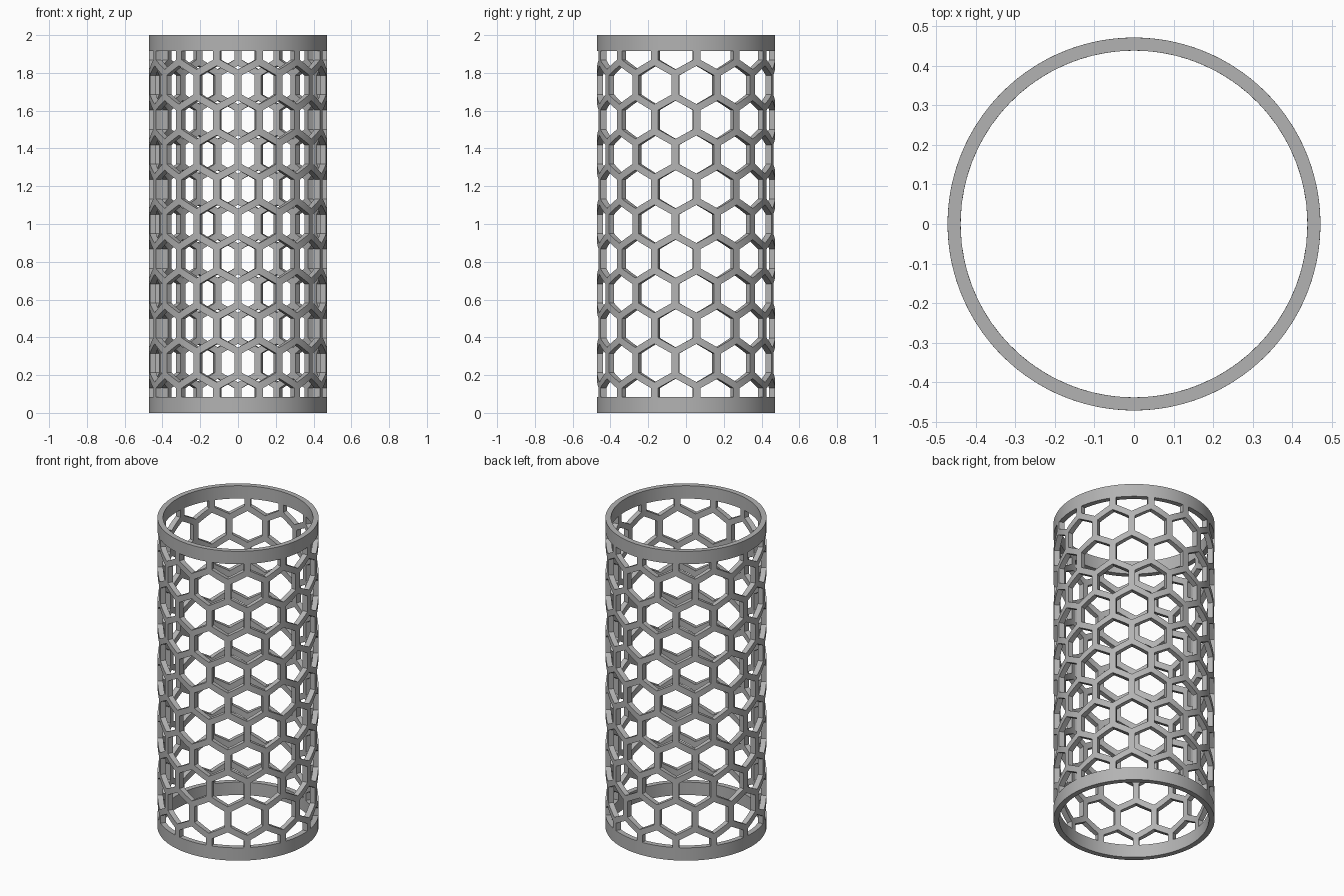
import bpy, bmesh, math
from mathutils import Vector

if "Cube" in bpy.data.objects:
    bpy.data.objects.remove(bpy.data.objects["Cube"], do_unlink=True)

OUTER, INNER, HEIGHT, RIM = 0.472, 0.439, 2.0, 0.083
CELLS, SPLITS, PITCH = 13, 4, 0.184      # cells per row, cuts per hexagon side, row spacing
STEP = math.tau / CELLS
SIDE = PITCH / 1.5                       # hexagon side length
WIDTH = SIDE * math.sqrt(3)              # hexagon width
HOLE = 0.83                              # hole size relative to its cell

grey = bpy.data.materials.new("neutral_grey")
grey.use_nodes = True
colour = (0.45, 0.45, 0.45, 1)
grey.diffuse_color = colour
grey.node_tree.nodes["Principled BSDF"].inputs["Base Color"].default_value = colour


def finish(bm, name):
    bmesh.ops.recalc_face_normals(bm, faces=bm.faces)
    mesh = bpy.data.meshes.new(name)
    bm.to_mesh(mesh)
    bm.free()
    mesh.materials.append(grey)
    obj = bpy.data.objects.new(name, mesh)
    bpy.context.collection.objects.link(obj)
    bpy.ops.object.select_all(action="DESELECT")
    obj.select_set(True)
    bpy.context.view_layer.objects.active = obj
    bpy.ops.object.shade_smooth_by_angle(angle=math.radians(25))


def rim(name, low, high):
    bm = bmesh.new()
    profile = [(OUTER, low), (OUTER, high), (INNER, high), (INNER, low)]
    n = CELLS * SPLITS * 2
    rings = []
    for i in range(n):
        a = math.tau * i / n - math.pi / 2
        rings.append([bm.verts.new((r * math.cos(a), r * math.sin(a), z)) for r, z in profile])
    for i in range(n):
        a, b = rings[i], rings[(i + 1) % n]
        for j in range(4):
            k = (j + 1) % 4
            bm.faces.new((a[j], b[j], b[k], a[k]))
    finish(bm, name)


def hexagon(scale):
    """Pointed-top hexagon outline with evenly split sides."""
    corners = [Vector((math.cos(a), math.sin(a))) * SIDE * scale
               for a in (math.pi / 2 + i * math.pi / 3 for i in range(6))]
    return [corners[i].lerp(corners[(i + 1) % 6], s / SPLITS)
            for i in range(6) for s in range(SPLITS)]


# Honeycomb laid out flat: x runs around the tube, z runs up it
bm = bmesh.new()
cell, hole = hexagon(1), hexagon(HOLE)
for row in range(-5, 6):
    shift = 0.5 if row % 2 == 0 else 0.0
    for col in range(CELLS):
        cx, cz = (col + shift) * WIDTH, HEIGHT / 2 + row * PITCH
        a, b = [[bm.verts.new((cx + p.x, 0, cz + p.y)) for p in line] for line in (cell, hole)]
        for i in range(len(a)):
            j = (i + 1) % len(a)
            bm.faces.new((a[i], a[j], b[j], b[i]))

# Trim the outer rows where they meet the rims
for z, direction in ((RIM, -1), (HEIGHT - RIM, 1)):
    bmesh.ops.bisect_plane(bm, geom=bm.verts[:] + bm.edges[:] + bm.faces[:], dist=1e-5,
                           plane_co=(0, 0, z), plane_no=(0, 0, direction), clear_outer=True)

# Roll the sheet into a tube and give it wall thickness
for v in bm.verts:
    a = v.co.x / WIDTH * STEP - math.pi / 2
    v.co = (OUTER * math.cos(a), OUTER * math.sin(a), v.co.z)
bmesh.ops.remove_doubles(bm, verts=bm.verts, dist=1e-4)
wall = bmesh.ops.extrude_face_region(bm, geom=bm.faces[:], use_keep_orig=True)
for v in wall["geom"]:
    if isinstance(v, bmesh.types.BMVert):
        v.co.x *= INNER / OUTER
        v.co.y *= INNER / OUTER
finish(bm, "honeycomb_wall")

rim("bottom_rim", 0, RIM)
rim("top_rim", HEIGHT - RIM, HEIGHT)
